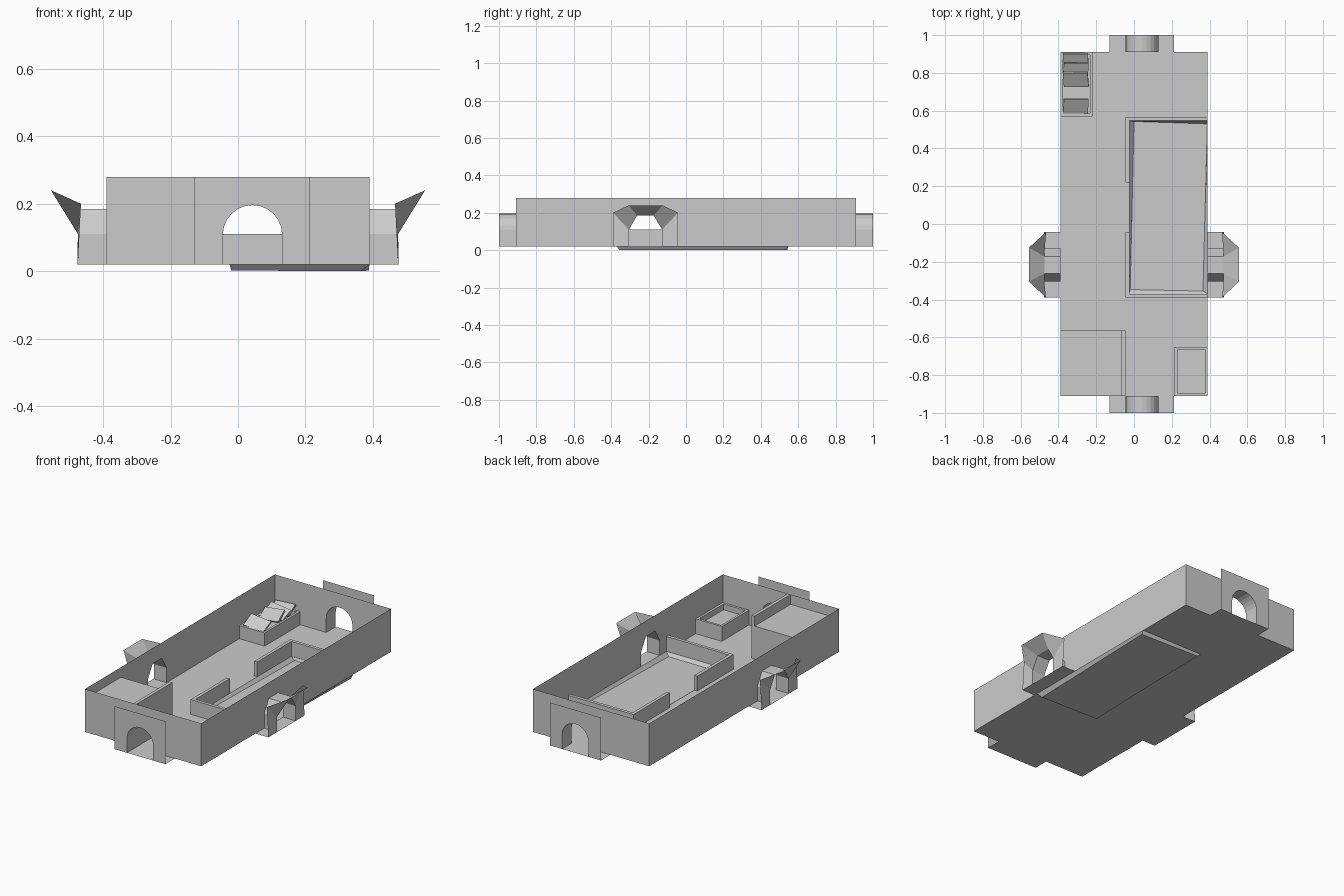
import bpy, bmesh, math
from mathutils import Matrix, Vector

if "Cube" in bpy.data.objects:
    bpy.data.objects.remove(bpy.data.objects["Cube"])

F, T = 0.02, 0.28            # floor and wall-top heights
X, Y = 0.39, 0.91            # room half sizes


def mesh(name, faces):
    """Make one object from a list of faces, each a list of points."""
    bm = bmesh.new()
    for f in faces:
        bm.faces.new([bm.verts.new(p) for p in f])
    bmesh.ops.remove_doubles(bm, verts=bm.verts, dist=0.0005)
    me = bpy.data.meshes.new(name)
    bm.to_mesh(me)
    bm.free()
    ob = bpy.data.objects.new(name, me)
    bpy.context.collection.objects.link(ob)
    return ob


def rect(x0, x1, y0, y1, z):
    return [(x0, y0, z), (x1, y0, z), (x1, y1, z), (x0, y1, z)]


def sides(low, high):
    n = len(low)
    return [[low[i], low[(i + 1) % n], high[(i + 1) % n], high[i]] for i in range(n)]


def box(name, x0, x1, y0, y1, z0, z1):
    a, b = rect(x0, x1, y0, y1, z0), rect(x0, x1, y0, y1, z1)
    return mesh(name, [a[::-1], b] + sides(a, b))


def tray(name, x0, x1, y0, y1, z1, depth, t=0.014):
    a, b = rect(x0, x1, y0, y1, F), rect(x0, x1, y0, y1, z1)
    c = rect(x0 + t, x1 - t, y0 + t, y1 - t, z1)
    d = rect(x0 + t, x1 - t, y0 + t, y1 - t, z1 - depth)
    return mesh(name, sides(a, b) + sides(b, c) + sides(c, d) + [d])


def panel(u0, u1, arch):
    """Wall outline with an arch opening cut up from the floor."""
    return [(u0, F), (u0, T), (u1, T), (u1, F)] + arch[::-1]


# Opening profiles: round for the ends, angular for the sides
end_arch = [(-0.045, F)] + [
    (0.043 - 0.088 * math.cos(math.pi * i / 12), 0.108 + 0.088 * math.sin(math.pi * i / 12))
    for i in range(13)] + [(0.131, F)]
side_arch = [(-0.305, F), (-0.305, 0.11), (-0.262, 0.185),
             (-0.172, 0.185), (-0.128, 0.11), (-0.128, F)]

# Floor around the sunken basin
mesh("floor", [rect(-X, -0.025, -Y, Y, F), rect(-0.025, X, -Y, -0.37, F),
               rect(-0.025, X, 0.545, Y, F)])

# End walls with round archways
for s, side in ((-1, "front"), (1, "back")):
    at = lambda pts, y: [(u, s * y, z) for u, z in pts]
    mesh(side + "_wall", [at(panel(-X, X, end_arch), Y)])
    mesh(side + "_arch_plate", [at(panel(-0.13, 0.213, end_arch), 1.0)])
    inner, outer = at(end_arch, Y), at(end_arch, 1.0)
    mesh(side + "_arch_tunnel", sides(inner, outer)[:-1])
    mesh(side + "_threshold", [rect(-0.13, 0.213, min(s, s * Y), max(s, s * Y), F)])

# Side walls with flared, hooded openings
hood = [(0.477, -0.39, F), (0.466, -0.39, 0.2), (0.555, -0.305, 0.24),
        (0.555, -0.125, 0.24), (0.466, -0.043, 0.2), (0.477, -0.043, F)]
for s, side in ((-1, "left"), (1, "right")):
    at = lambda pts, x: [(s * x, u, z) for u, z in pts]
    mesh(side + "_wall", [at(panel(-Y, Y, side_arch), X)])
    inner, outer = at(side_arch, X), at(side_arch, 0.475)
    rim = [(s * x, y, z) for x, y, z in hood]
    mesh(side + "_side_tunnel", sides(inner, outer)[:-1])
    mesh(side + "_hood", sides(outer, rim)[:-1])
    mesh(side + "_threshold", [rect(min(s * X, s * 0.477), max(s * X, s * 0.477), -0.39, -0.043, F)])

# Sunken basin with slightly skewed sloping sides
basin_rim = rect(-0.025, X, -0.37, 0.545, F)
basin_low = [(-0.02, -0.347, 0.002), (0.365, -0.355, 0.0), (0.388, 0.53, 0.002), (0, 0.543, 0.002)]
mesh("basin", sides(basin_low, basin_rim) + [basin_low])

# Low walls around the basin, with a gap on the left
box("basin_wall_back", -0.045, X, 0.547, 0.567, F, 0.11)
box("basin_wall_front", -0.045, X, -0.39, -0.37, F, 0.11)
box("basin_wall_left_back", -0.045, -0.025, 0.22, 0.547, F, 0.11)
box("basin_wall_left_front", -0.045, -0.025, -0.37, -0.043, F, 0.11)

# Raised platform with parapet in the front left corner
box("platform", -X, -0.065, -Y, -0.565, F, 0.22)
box("platform_parapet", -0.065, -0.045, -Y, -0.565, F, T)

# Open tray in the front right corner, crate in the back left corner
tray("tray", 0.215, X, -Y, -0.65, 0.11, 0.035)
tray("crate", -X, -0.22, 0.57, Y, 0.1, 0.03)

# Tilted slabs lying in the crate
for i, (y, tilt, roll) in enumerate(((0.625, 30, 6), (0.765, 32, -7), (0.815, 26, 7), (0.865, 30, -4))):
    slab = box("slab_%d" % i, -0.066, 0.066, -0.042, 0.042, -0.006, 0.006)
    slab.data.transform(Matrix.Translation(Vector((-0.308, y, 0.112)))
                        @ Matrix.Rotation(math.radians(roll), 4, 'Y')
                        @ Matrix.Rotation(math.radians(tilt), 4, 'X'))
